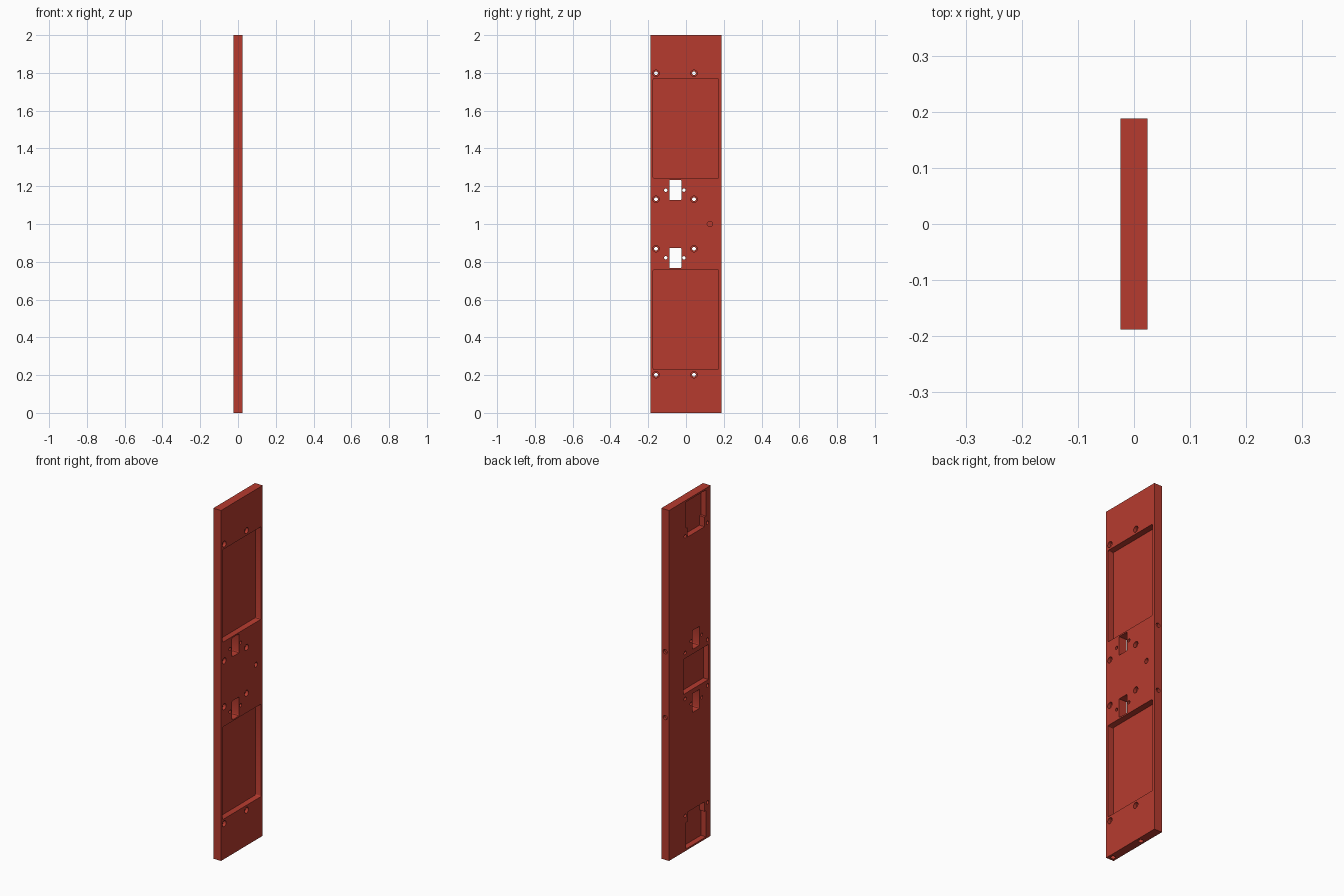
import bpy, bmesh, math
from mathutils import Matrix, Vector

if "Cube" in bpy.data.objects:
    bpy.data.objects.remove(bpy.data.objects["Cube"])

HX, HY = 0.0245, 0.188      # half thickness and half width of the plate
MID = -0.056                # y centre line of the cut-outs

red = bpy.data.materials.new("brick red")
red.diffuse_color = (0.47, 0.044, 0.028, 1)
red.use_nodes = True
red.node_tree.nodes["Principled BSDF"].inputs["Base Color"].default_value = red.diffuse_color


def make(name, bm):
    bmesh.ops.recalc_face_normals(bm, faces=bm.faces)
    mesh = bpy.data.meshes.new(name)
    bm.to_mesh(mesh)
    bm.free()
    mesh.materials.append(red)
    ob = bpy.data.objects.new(name, mesh)
    bpy.context.collection.objects.link(ob)
    return ob


def box(name, x, y, z, radius=0):
    """Box from (min, max) ranges, with optional rounding of the edges along x."""
    bm = bmesh.new()
    bmesh.ops.create_cube(bm, size=1)
    for v in bm.verts:
        v.co = Vector([r[0] if c < 0 else r[1] for c, r in zip(v.co, (x, y, z))])
    if radius:
        edges = [e for e in bm.edges
                 if abs(e.verts[0].co.x - e.verts[1].co.x) > 1e-5]
        bmesh.ops.bevel(bm, geom=edges, offset=radius, segments=3,
                        profile=0.5, affect='EDGES')
    return make(name, bm)


def drill(name, start, direction, radius, depth):
    """Cylinder that begins just outside the surface at start and goes inward."""
    d = Vector(direction)
    bm = bmesh.new()
    bmesh.ops.create_cone(bm, cap_ends=True, segments=24, radius1=radius,
                          radius2=radius, depth=depth + 0.01)
    centre = Vector(start) + d * (depth - 0.01) / 2
    turn = Vector((0, 0, 1)).rotation_difference(d).to_matrix().to_4x4()
    bm.transform(Matrix.Translation(centre) @ turn)
    return make(name, bm)


plate = box("plate", (-HX, HX), (-HY, HY), (0, 2))
cutters = []


def cut(ob):
    ob.hide_render = True
    cutters.append(ob)
    mod = plate.modifiers.new(ob.name, 'BOOLEAN')
    mod.operation = 'DIFFERENCE'
    mod.solver = 'EXACT'
    mod.object = ob


# features mirrored about mid height
for s in (-1, 1):
    def zr(a, b):
        return tuple(sorted((1 + s * a, 1 + s * b)))

    # large shallow recess on the right face
    cut(box("panel_recess", (HX - 0.035, HX + 0.02), (-0.174, 0.172),
            zr(0.242, 0.77), 0.006))
    # through window with a screw hole on each side
    cut(box("window_cut", (-0.1, 0.1), (MID - 0.032, MID + 0.032),
            zr(0.126, 0.234), 0.006))
    for y in (-0.107, -0.011):
        cut(drill("window_screw", (HX, y, 1 + s * 0.179), (-1, 0, 0), 0.009, 0.1))
    # stepped end pocket on the left face
    cut(box("end_pocket", (-HX - 0.02, -HX + 0.033), (-0.146, 0.036),
            zr(0.84, 0.99)))
    cut(box("end_pocket_tab", (-HX - 0.02, -HX + 0.033), (-0.132, 0.022),
            zr(0.785, 0.85)))
    # counterbored mounting holes
    for y in (-0.159, 0.042):
        for z in (0.131, 0.798):
            cut(drill("mount_bore", (HX, y, 1 + s * z), (-1, 0, 0), 0.017, 0.018))
            cut(drill("mount_hole", (HX, y, 1 + s * z), (-1, 0, 0), 0.010, 0.1))
    # blind holes in the end faces
    for y in (-0.163, 0.052):
        cut(drill("end_bore", (0, y, 1 + s), (0, 0, -s), 0.0135, 0.02))
        cut(drill("end_hole", (0, y, 1 + s), (0, 0, -s), 0.0095, 0.06))
    # blind holes in the back edge
    cut(drill("edge_hole", (0, HY, 1 + s * 0.188), (0, -1, 0), 0.0125, 0.014))

# central pocket on the left face and one blind hole on the right
cut(box("centre_pocket", (-HX - 0.02, -HX + 0.033), (-0.168, 0.058), (0.9, 1.1)))
cut(drill("blind_hole", (HX, 0.126, 1), (-1, 0, 0), 0.014, 0.03))

# bake the cuts and remove the helpers
bpy.context.view_layer.update()
done = bpy.data.meshes.new_from_object(
    plate.evaluated_get(bpy.context.evaluated_depsgraph_get()))
plate.modifiers.clear()
plate.data = done
done.materials.clear()
done.materials.append(red)
for p in done.polygons:
    p.material_index = 0
for ob in cutters:
    bpy.data.objects.remove(ob, do_unlink=True)

bpy.context.view_layer.objects.active = plate
plate.select_set(True)
bpy.ops.object.shade_smooth_by_angle(angle=math.radians(30))
